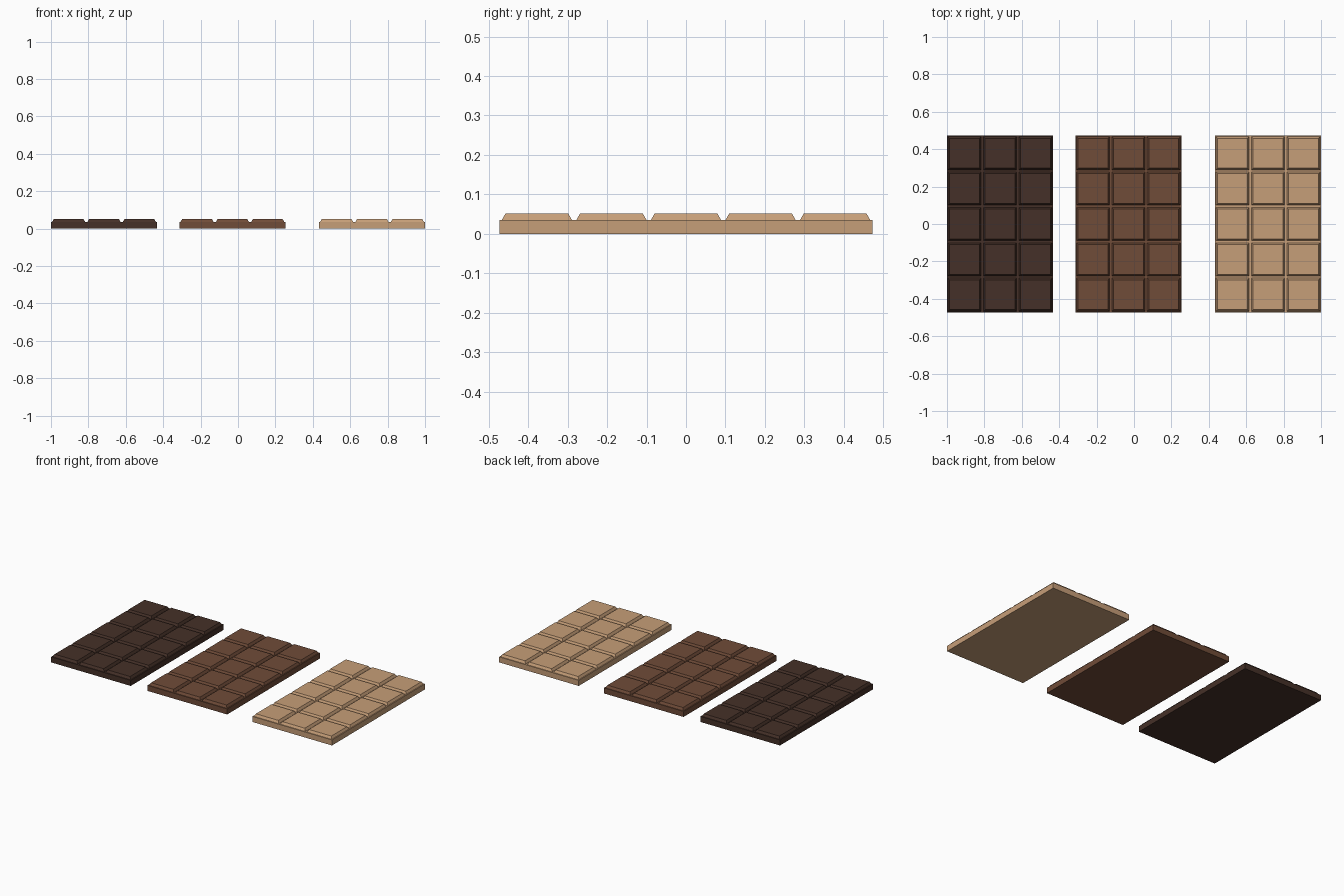
import bpy, bmesh
from mathutils import Vector

if "Cube" in bpy.data.objects:
    bpy.data.objects.remove(bpy.data.objects["Cube"])

COLS, ROWS = 3, 5
CELL = 0.189          # pitch of one square
SLAB_H = 0.0355       # height of the base slab
TILE_H = 0.0155       # height of each raised square
GROOVE = 0.0083       # half the groove width
SLOPE = 0.0125        # run of the sloped square edge


def chocolate_bar(name, x_centre, colour):
    bm = bmesh.new()
    # grid of cells forming the underside
    v = [[bm.verts.new(((i - COLS / 2) * CELL, (j - ROWS / 2) * CELL, 0))
          for j in range(ROWS + 1)] for i in range(COLS + 1)]
    cells = [bm.faces.new((v[i][j], v[i + 1][j], v[i + 1][j + 1], v[i][j + 1]))
             for i in range(COLS) for j in range(ROWS)]
    # raise it into a closed slab
    ext = bmesh.ops.extrude_face_region(bm, geom=cells, use_keep_orig=True)['geom']
    bmesh.ops.translate(bm, vec=Vector((0, 0, SLAB_H)),
                        verts=[g for g in ext if isinstance(g, bmesh.types.BMVert)])
    bmesh.ops.recalc_face_normals(bm, faces=bm.faces[:])
    tops = [f for f in bm.faces if f.normal.z > 0.9]
    # grooves, then sloped raised squares
    bmesh.ops.inset_individual(bm, faces=tops, thickness=GROOVE)
    bmesh.ops.inset_individual(bm, faces=tops, thickness=SLOPE, depth=TILE_H)
    # merge the underside into one flat face
    bm.normal_update()
    bmesh.ops.dissolve_faces(bm, faces=[f for f in bm.faces if f.normal.z < -0.9])

    mesh = bpy.data.meshes.new(name)
    bm.to_mesh(mesh)
    bm.free()
    mat = bpy.data.materials.new(name + "_colour")
    mat.diffuse_color = (*colour, 1)
    mat.use_nodes = True
    mat.node_tree.nodes["Principled BSDF"].inputs["Base Color"].default_value = mat.diffuse_color
    mesh.materials.append(mat)
    obj = bpy.data.objects.new(name, mesh)
    obj.location.x = x_centre
    bpy.context.collection.objects.link(obj)


chocolate_bar("dark_bar", -0.7165, (0.060, 0.030, 0.021))
chocolate_bar("milk_bar", -0.03, (0.162, 0.072, 0.040))
chocolate_bar("caramel_bar", 0.7165, (0.565, 0.342, 0.188))
